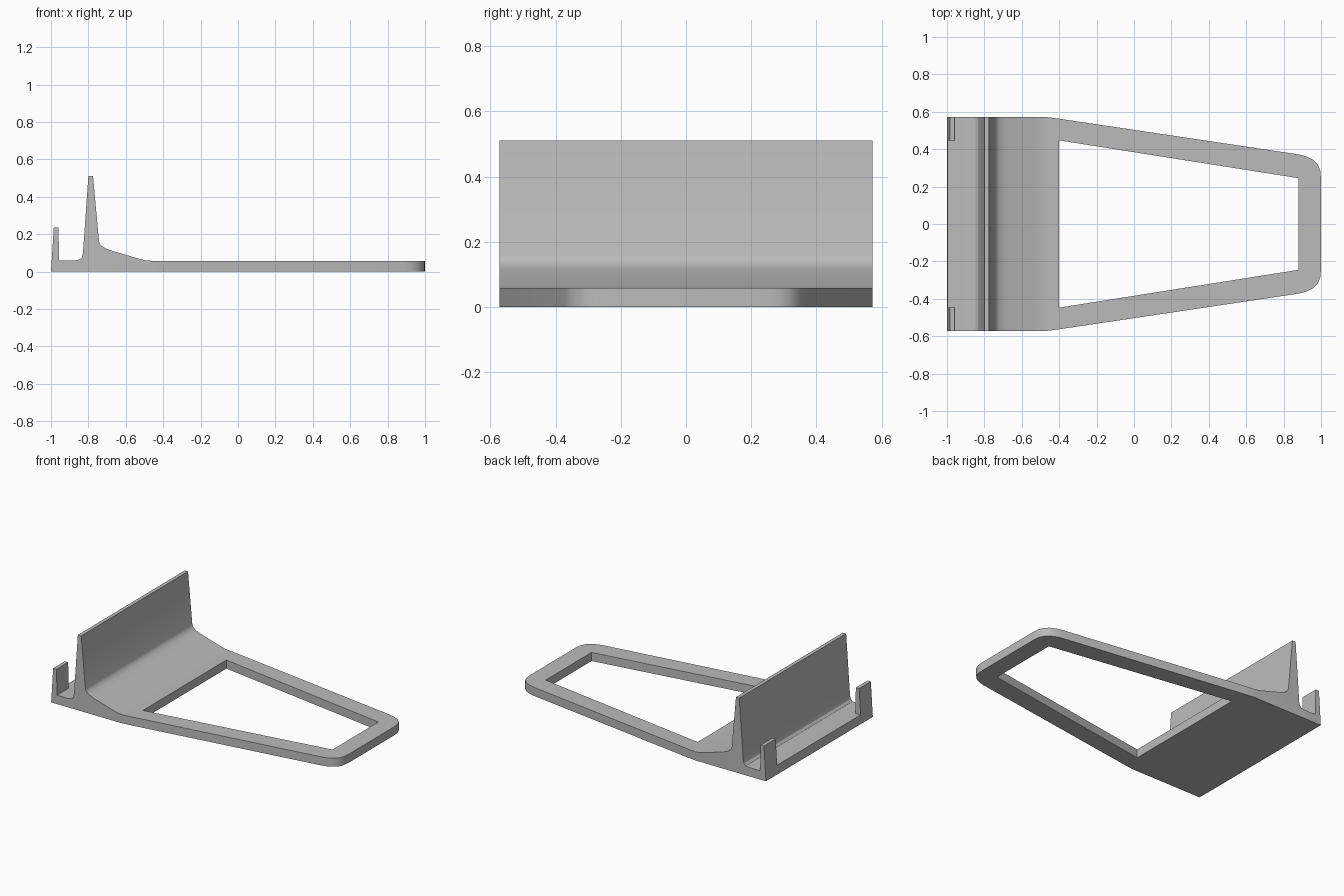
import bpy, bmesh, math
from mathutils import Vector

if "Cube" in bpy.data.objects:
    bpy.data.objects.remove(bpy.data.objects["Cube"])

HALF = 0.572      # half width of the bracket
THICK = 0.058     # plate thickness
JOIN = -0.47      # where the bracket profile meets the tapered frame

grey = bpy.data.materials.new("plain_grey")
grey.diffuse_color = (0.5, 0.5, 0.5, 1)
grey.use_nodes = True
grey.node_tree.nodes["Principled BSDF"].inputs["Base Color"].default_value = grey.diffuse_color


def prism(bm, polys, offset):
    """Extrude connected flat polygons by an offset vector, sharing vertices."""
    verts = {}
    faces = []
    for poly in polys:
        vs = []
        for p in poly:
            if p not in verts:
                verts[p] = bm.verts.new(p)
            vs.append(verts[p])
        faces.append(bm.faces.new(vs))
    bmesh.ops.recalc_face_normals(bm, faces=faces)
    ext = bmesh.ops.extrude_face_region(bm, geom=faces, use_keep_orig=True)
    moved = [g for g in ext["geom"] if isinstance(g, bmesh.types.BMVert)]
    bmesh.ops.translate(bm, verts=moved, vec=Vector(offset))


def finish(bm, name):
    bmesh.ops.remove_doubles(bm, verts=bm.verts, dist=0.0005)
    bmesh.ops.recalc_face_normals(bm, faces=bm.faces)
    me = bpy.data.meshes.new(name)
    bm.to_mesh(me)
    bm.free()
    me.materials.append(grey)
    ob = bpy.data.objects.new(name, me)
    bpy.context.collection.objects.link(ob)
    bpy.ops.object.select_all(action="DESELECT")
    ob.select_set(True)
    bpy.context.view_layer.objects.active = ob
    bpy.ops.object.shade_smooth_by_angle(angle=math.radians(30))
    return ob


# Stand body: tray, upright back rest and filleted foot as one side profile
bm = bmesh.new()
profile = [(-1, 0), (-0.996, 0.06), (-0.87, 0.06), (-0.848, 0.064),
           (-0.835, 0.077), (-0.829, 0.10), (-0.80, 0.51), (-0.775, 0.51),
           (-0.743, 0.16), (-0.737, 0.145), (-0.718, 0.129), (-0.68, 0.113),
           (-0.53, 0.069), (-0.50, 0.061), (JOIN, THICK), (JOIN, 0)]
prism(bm, [[(x, -HALF, z) for x, z in profile]], (0, 2 * HALF, 0))

# Tapered open frame with rounded far corners
arc = [(0.88, 0.372), (0.92, 0.362), (0.955, 0.345), (0.983, 0.318),
       (0.996, 0.285), (1.0, 0.24)]
polys = [[(JOIN, -HALF, 0), (-0.4, -0.447, 0), (-0.4, 0.447, 0), (JOIN, HALF, 0)],
         [(0.88, 0.245, 0), (1.0, 0.24, 0), (1.0, -0.24, 0), (0.88, -0.245, 0)]]
for s in (1, -1):
    rail = [(-0.4, 0.447), (JOIN, HALF), (-0.4, 0.563), arc[0], (0.88, 0.245)]
    corner = [(0.88, 0.245)] + arc
    for part in (rail, corner):
        polys.append([(x, s * y, 0) for x, y in part])
prism(bm, polys, (0, 0, THICK))

# Open the shared wall so bracket and frame weld into one solid
inner = [f for f in bm.faces if all(abs(v.co.x - JOIN) < 1e-4 for v in f.verts)]
bmesh.ops.delete(bm, geom=inner, context="FACES")
finish(bm, "stand_body")

# Two front retaining clips at the tray ends
clip = [(-0.996, 0.06), (-0.985, 0.235), (-0.96, 0.235), (-0.956, 0.06)]
for s, name in ((-1, "front_clip"), (1, "back_clip")):
    bm = bmesh.new()
    prism(bm, [[(x, s * HALF, z) for x, z in clip]], (0, -s * 0.125, 0))
    finish(bm, name)
